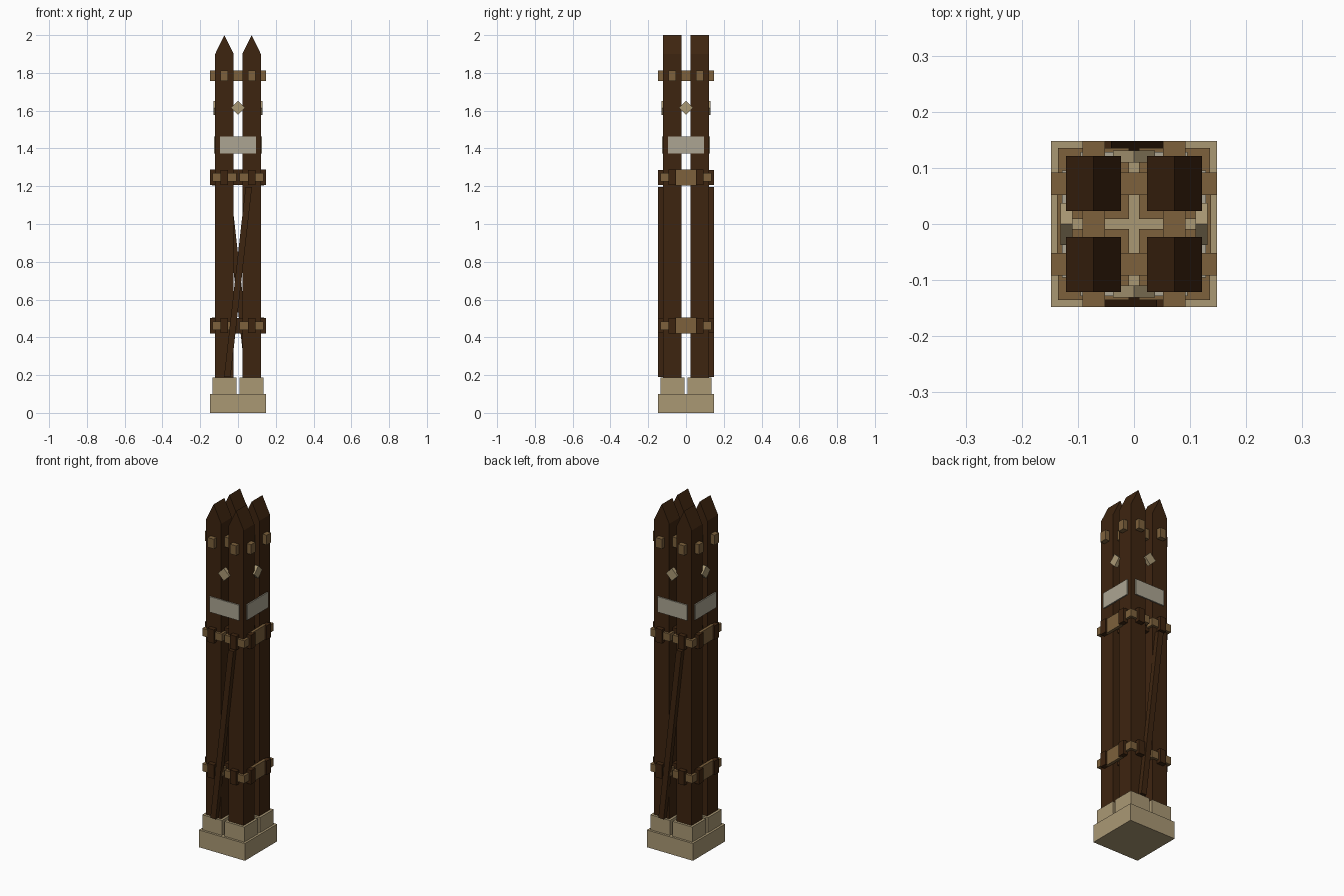
import bpy, bmesh, math
from mathutils import Matrix, Vector

if "Cube" in bpy.data.objects:
    bpy.data.objects.remove(bpy.data.objects["Cube"])

def mat(name, c):
    m = bpy.data.materials.new(name)
    m.diffuse_color = (*c, 1)
    m.use_nodes = True
    m.node_tree.nodes["Principled BSDF"].inputs["Base Color"].default_value = m.diffuse_color
    return m

DARK = mat("dark wood", (0.048, 0.018, 0.005))
BROWN = mat("brown wood", (0.205, 0.12, 0.045))
STONE = mat("tan stone", (0.40, 0.314, 0.175))
PLATE = mat("pale plate", (0.413, 0.376, 0.287))

def prism(name, pts, y0, y1, m, turn=0):
    """Extrude an x-z outline from y0 to y1, then turn it about z."""
    bm = bmesh.new()
    a = [bm.verts.new((x, y0, z)) for x, z in pts]
    b = [bm.verts.new((x, y1, z)) for x, z in pts]
    n = len(pts)
    bm.faces.new(a)
    bm.faces.new(b[::-1])
    for i in range(n):
        j = (i + 1) % n
        bm.faces.new((a[j], a[i], b[i], b[j]))
    bmesh.ops.recalc_face_normals(bm, faces=bm.faces)
    bm.transform(Matrix.Rotation(turn, 4, 'Z'))
    me = bpy.data.meshes.new(name)
    bm.to_mesh(me)
    bm.free()
    me.materials.append(m)
    ob = bpy.data.objects.new(name, me)
    bpy.context.collection.objects.link(ob)
    return ob

def box(name, x0, x1, y0, y1, z0, z1, m, turn=0):
    return prism(name, [(x0, z0), (x1, z0), (x1, z1), (x0, z1)], y0, y1, m, turn)

C = 0.072          # post centre offset
BANDS = (0.462, 1.247)

# base slab
box("base", -0.148, 0.148, -0.148, 0.148, 0, 0.10, STONE)

for sx in (-1, 1):
    for sy in (-1, 1):
        x, y = sx * C, sy * C
        # plinth, pointed post and collars
        box("plinth", x - 0.063, x + 0.063, y - 0.063, y + 0.063, 0.10, 0.187, STONE)
        h = 0.049
        prism("post", [(x - h, 0.187), (x + h, 0.187), (x + h, 1.90), (x, 2.0), (x - h, 1.90)],
              y - h, y + h, DARK)
        for z in BANDS:
            box("collar", x - 0.063, x + 0.063, y - 0.063, y + 0.063, z - 0.022, z + 0.022, BROWN)

# crossing beams through the posts
for turn in (0, math.pi / 2):
    for s in (-1, 1):
        c = s * C
        dz = 0.0 if turn == 0 else 0.0005
        box("top_beam", c - 0.02, c + 0.02, -0.148, 0.148, 1.757 - dz, 1.813 + dz, BROWN, turn)
        for z in BANDS:
            box("band_beam", c - 0.02, c + 0.02, -0.148, 0.148,
                z - 0.04 - dz, z + 0.04 + dz, DARK, turn)

# plates and diamonds on all four sides
for k in range(4):
    t = k * math.pi / 2
    box("pale_panel", -0.095, 0.095, -0.128, -0.1205, 1.372, 1.462, PLATE, t)
    r, z = 0.037, 1.615
    prism("diamond", [(0, z - r), (r, z), (0, z + r), (-r, z)], -0.131, -0.11, STONE, t)
    if k % 2:
        # side plates over the bands
        for z in BANDS:
            box("side_plate", -0.06, 0.06, -0.137, -0.12, z - 0.042, z + 0.042, BROWN, t)
    else:
        # diagonal braces on front and back
        w, e = 0.017, 0.057
        prism("brace", [(-e - w, 0.19), (-e + w, 0.19), (e + w, 1.195), (e - w, 1.195)],
              -0.148, -0.12, DARK, t)
